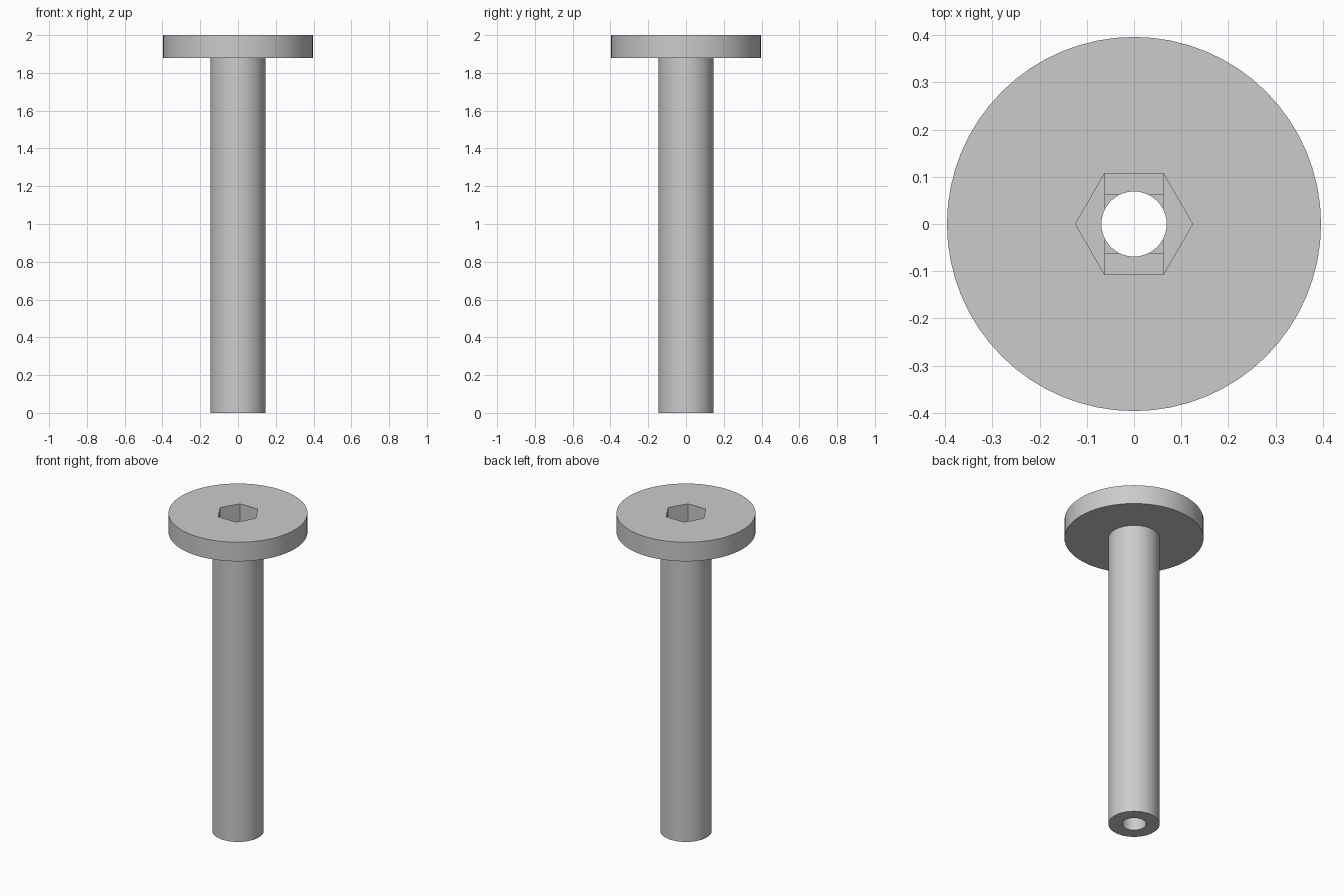
import bpy
import math

default = bpy.data.objects.get("Cube")
if default:
    bpy.data.objects.remove(default, do_unlink=True)

HEIGHT = 2.0
HEAD_R, HEAD_H = 0.396, 0.12
SHANK_R, BORE_R = 0.146, 0.069
HEX_R, SOCKET_DEPTH = 0.124, 0.12
STEP, SLOT = 0.008, 0.122
SIDES = 64

grey = bpy.data.materials.new("plain grey")
grey.use_nodes = True
colour = (0.6, 0.6, 0.6, 1)
grey.diffuse_color = colour
grey.node_tree.nodes["Principled BSDF"].inputs["Base Color"].default_value = colour


def prism(name, radius, z0, z1, sides=SIDES, turn=0.0):
    bpy.ops.mesh.primitive_cylinder_add(vertices=sides, radius=radius, depth=z1 - z0,
                                        location=(0, 0, (z0 + z1) / 2), rotation=(0, 0, turn))
    bpy.context.object.name = name
    return bpy.context.object


def block(name, width, length, z0, z1):
    bpy.ops.mesh.primitive_cube_add(size=1, location=(0, 0, (z0 + z1) / 2))
    ob = bpy.context.object
    ob.name = name
    ob.scale = (width, length, z1 - z0)
    return ob


def boolean(target, tool, operation):
    mod = target.modifiers.new(tool.name, "BOOLEAN")
    mod.operation = operation
    mod.solver = "EXACT"
    mod.object = tool
    bpy.context.view_layer.objects.active = target
    bpy.ops.object.modifier_apply(modifier=mod.name)
    bpy.data.objects.remove(tool, do_unlink=True)


# Shank with a wide flat head
bolt = prism("bolt", SHANK_R, 0, HEIGHT - HEAD_H / 2)
boolean(bolt, prism("head", HEAD_R, HEIGHT - HEAD_H, HEIGHT), "UNION")

# Hex socket, stepping through a slot and a square down to the round bore
floor = HEIGHT - SOCKET_DEPTH
top = HEIGHT + 0.1
flats = HEX_R * math.sqrt(3)
cutters = [
    prism("hex_socket", HEX_R, floor, top, 6, math.radians(30)),
    block("slot_step", SLOT, flats - 0.0005, floor - STEP, floor + STEP),
    block("square_step", SLOT, SLOT, floor - 2 * STEP, floor + STEP),
    prism("bore", BORE_R, -0.1, top),
]
for cutter in cutters:
    boolean(bolt, cutter, "DIFFERENCE")

# Finish
bolt.data.materials.clear()
bolt.data.materials.append(grey)
for face in bolt.data.polygons:
    face.material_index = 0
bpy.ops.object.select_all(action="DESELECT")
bolt.select_set(True)
bpy.context.view_layer.objects.active = bolt
bpy.ops.object.shade_smooth_by_angle(angle=math.radians(30))
